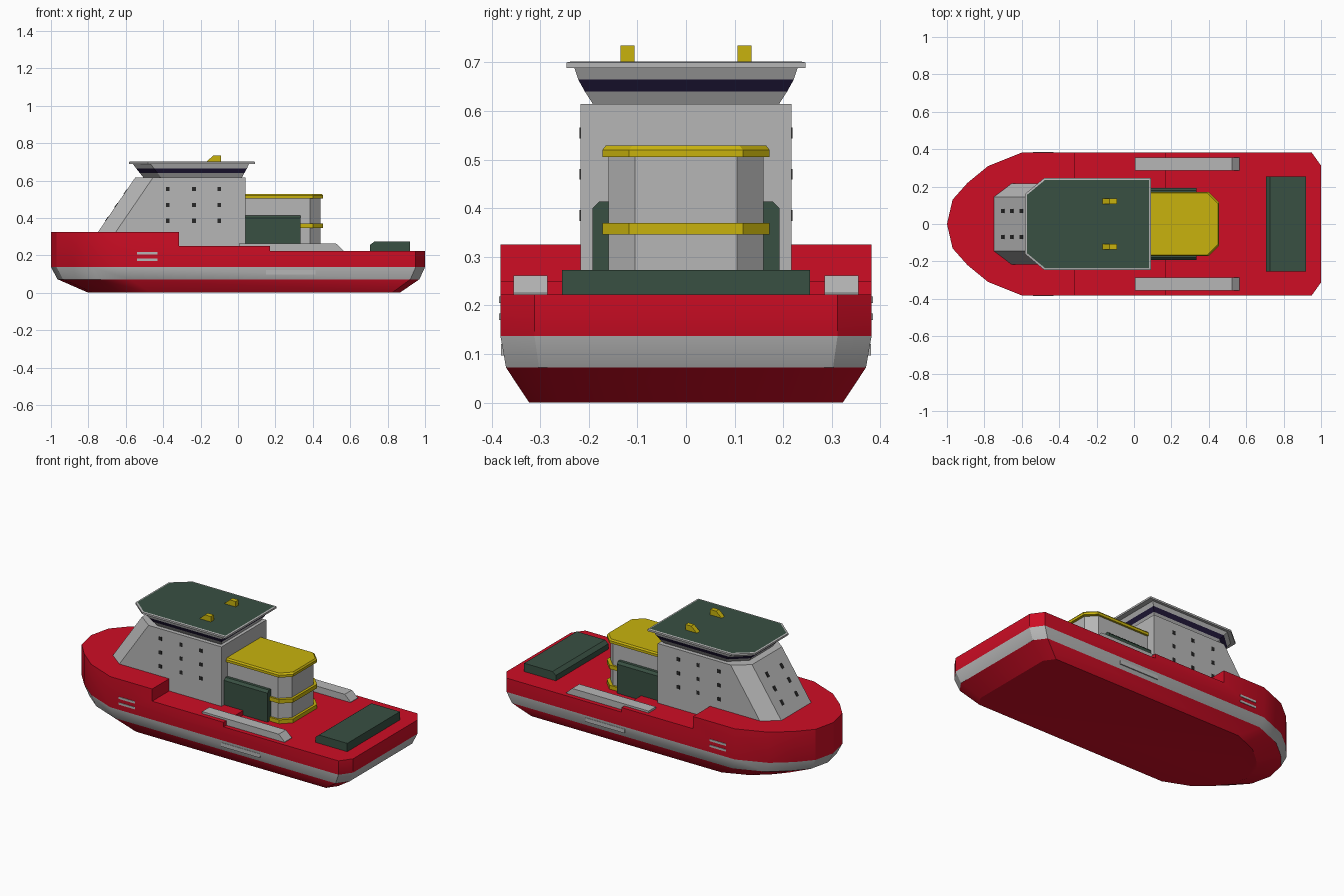
import bpy, bmesh, math

if "Cube" in bpy.data.objects:
    bpy.data.objects.remove(bpy.data.objects["Cube"])


def material(name, rgb):
    m = bpy.data.materials.new(name)
    m.diffuse_color = (*rgb, 1)
    m.use_nodes = True
    m.node_tree.nodes["Principled BSDF"].inputs["Base Color"].default_value = m.diffuse_color
    return m


RED = material("red", (0.62, 0.004, 0.018))
GREY = material("grey", (0.47, 0.47, 0.47))
GREEN = material("green", (0.04, 0.08, 0.055))
YELLOW = material("yellow", (0.58, 0.45, 0.004))
NAVY = material("navy", (0.016, 0.01, 0.045))
DARK = material("dark_glass", (0.02, 0.02, 0.02))


def plan(half, z):
    """Closed ring at height z from one half outline, mirrored across y."""
    return [(x, y, z) for x, y in half] + [(x, -y, z) for x, y in reversed(half) if y > 0]


def loft(name, rings, mats, bands=None, top=None):
    """Skin a stack of equal rings; bands gives the material slot of each level."""
    n, levels = len(rings[0]), len(rings) - 1
    bands = bands or [0] * levels
    bm = bmesh.new()
    vs = [[bm.verts.new(p) for p in r] for r in rings]
    for k in range(levels):
        for i in range(n):
            j = (i + 1) % n
            f = bm.faces.new((vs[k][i], vs[k][j], vs[k + 1][j], vs[k + 1][i]))
            f.material_index = bands[k]
    bm.faces.new(vs[0]).material_index = bands[0]
    bm.faces.new(vs[-1]).material_index = bands[-1] if top is None else top
    bmesh.ops.recalc_face_normals(bm, faces=bm.faces)
    me = bpy.data.meshes.new(name)
    bm.to_mesh(me)
    bm.free()
    for m in mats:
        me.materials.append(m)
    ob = bpy.data.objects.new(name, me)
    bpy.context.collection.objects.link(ob)
    return ob


def side_profile(name, pts, y0, y1, mat):
    """Extrude an x-z profile along y."""
    return loft(name, [[(x, y, z) for x, z in pts] for y in (y0, y1)], [mat])


def box(name, x0, x1, y0, y1, z0, z1, mat):
    return side_profile(name, [(x0, z0), (x1, z0), (x1, z1), (x0, z1)], y0, y1, mat)


# Hull: one loft, then the stepped decks are cut out of it
outline = [(-1, 0), (-0.97, 0.13), (-0.89, 0.22), (-0.78, 0.31), (-0.6, 0.382),
           (0.95, 0.382), (1, 0.312)]


def fitted(x0, x1, ys):
    return [(x0 + (x + 1) / 2 * (x1 - x0), y * ys) for x, y in outline]


hull = loft("hull", [plan(fitted(-0.8, 0.865, 0.845), 0), plan(fitted(-0.965, 0.97, 0.97), 0.072),
                     plan(outline, 0.137), plan(outline, 0.325)], [RED, GREY], [0, 1, 0])
cutter = side_profile("deck_cutter", [(-0.315, 0.5), (-0.315, 0.25), (0.17, 0.25), (0.17, 0.222),
                                      (1.2, 0.222), (1.2, 0.5)], -0.6, 0.6, RED)
cutter.hide_render = True
mod = hull.modifiers.new("deck_steps", "BOOLEAN")
mod.operation, mod.solver, mod.object = "DIFFERENCE", "EXACT", cutter
bpy.context.view_layer.objects.active = hull
hull.select_set(True)
bpy.ops.object.modifier_apply(modifier=mod.name)
bpy.data.objects.remove(cutter)
bpy.ops.object.shade_smooth_by_angle(angle=math.radians(25))

# Deckhouse with raked, chamfered front
foot, head = (-0.82, 0.22), (-0.55, 0.615)
loft("deckhouse", [plan([(x, 0.145), (x + 0.095, 0.217), (0.04, 0.217)], z)
                   for x, z in (foot, head)], [GREY])

# Bridge with window band
levels = [(0.615, -0.505, 0.02, 0.192), (0.64, -0.525, 0.034, 0.208),
          (0.665, -0.545, 0.048, 0.222), (0.69, -0.563, 0.06, 0.23)]
loft("bridge", [plan([(a, w - 0.085), (a + 0.095, w), (b, w)], z) for z, a, b, w in levels],
     [GREY, NAVY], [0, 1, 0])

# Roof plate: grey rim, green top
roof = [(0.689, 0), (0.7, 0), (0.702, 0.01)]
loft("bridge_roof", [plan([(-0.583 + i, 0.16 - i / 2), (-0.48 + i / 2, 0.246 - i), (0.09 - i, 0.246 - i)], z)
                     for z, i in roof], [GREY, GREEN], [0, 0], top=1)

# Aft cabin with yellow roof and trim rings


def aft_ring(x, w, z):
    return plan([(0.03, w), (x - 0.055, w), (x, w - 0.055)], z)


loft("aft_cabin", [aft_ring(0.44, 0.16, 0.21), aft_ring(0.44, 0.16, 0.51)], [GREY])
loft("aft_cabin_roof", [aft_ring(0.455, 0.172, 0.505), aft_ring(0.455, 0.172, 0.52),
                        aft_ring(0.448, 0.165, 0.529)], [YELLOW])
for name, z in (("middle_trim", 0.346), ("lower_trim", 0.222)):
    loft(name, [aft_ring(0.455, 0.172, z), aft_ring(0.455, 0.172, z + 0.024)], [YELLOW])

# Stern hatch
side_profile("stern_hatch", [(0.705, 0.215), (0.92, 0.215), (0.92, 0.273), (0.728, 0.273), (0.705, 0.255)],
             -0.255, 0.255, GREEN)

# Paired parts on both sides
for s, side in ((-1, "right"), (1, "left")):
    # Deck rails
    side_profile(f"deck_rail_{side}", [(0.005, 0.215), (0.565, 0.215), (0.565, 0.225), (0.525, 0.262),
                                       (0.005, 0.262)], s * 0.285, s * 0.355, GREY)
    # Cabin side panels with bevelled top edge
    section = [(0.155, 0.215), (0.192, 0.215), (0.192, 0.4), (0.178, 0.414), (0.155, 0.414)]
    loft(f"side_panel_{side}", [[(x, s * y, z) for y, z in section] for x in (0.035, 0.335)], [GREEN])
    # Roof lamps
    side_profile(f"roof_lamp_{side}", [(-0.17, 0.7), (-0.09, 0.7), (-0.09, 0.735), (-0.13, 0.735)],
                 s * 0.106, s * 0.135, YELLOW)
    # Hull strips
    for i, z in enumerate((0.17, 0.205)):
        box(f"hull_vent_{side}_{i}", -0.54, -0.43, s * 0.37, s * 0.385, z, z + 0.013, GREY)
    box(f"hull_fender_{side}", 0.15, 0.415, s * 0.36, s * 0.381, 0.097, 0.121, GREY)
    # Side windows
    for x in (-0.375, -0.235, -0.1):
        for z in (0.385, 0.47, 0.555):
            box(f"side_window_{side}", x - 0.01, x + 0.01, s * 0.21, s * 0.219, z - 0.011, z + 0.011, DARK)
    # Front windows on the raked face
    slope = (head[0] - foot[0]) / (head[1] - foot[1])
    for z in (0.395, 0.467, 0.54):
        x = foot[0] + (z - foot[1]) * slope
        d = 0.012
        side_profile(f"front_window_{side}", [(x - d * slope - 0.003, z - d), (x + d * slope - 0.003, z + d),
                                              (x + d * slope + 0.01, z + d), (x - d * slope + 0.01, z - d)],
                     s * 0.06, s * 0.08, DARK)
